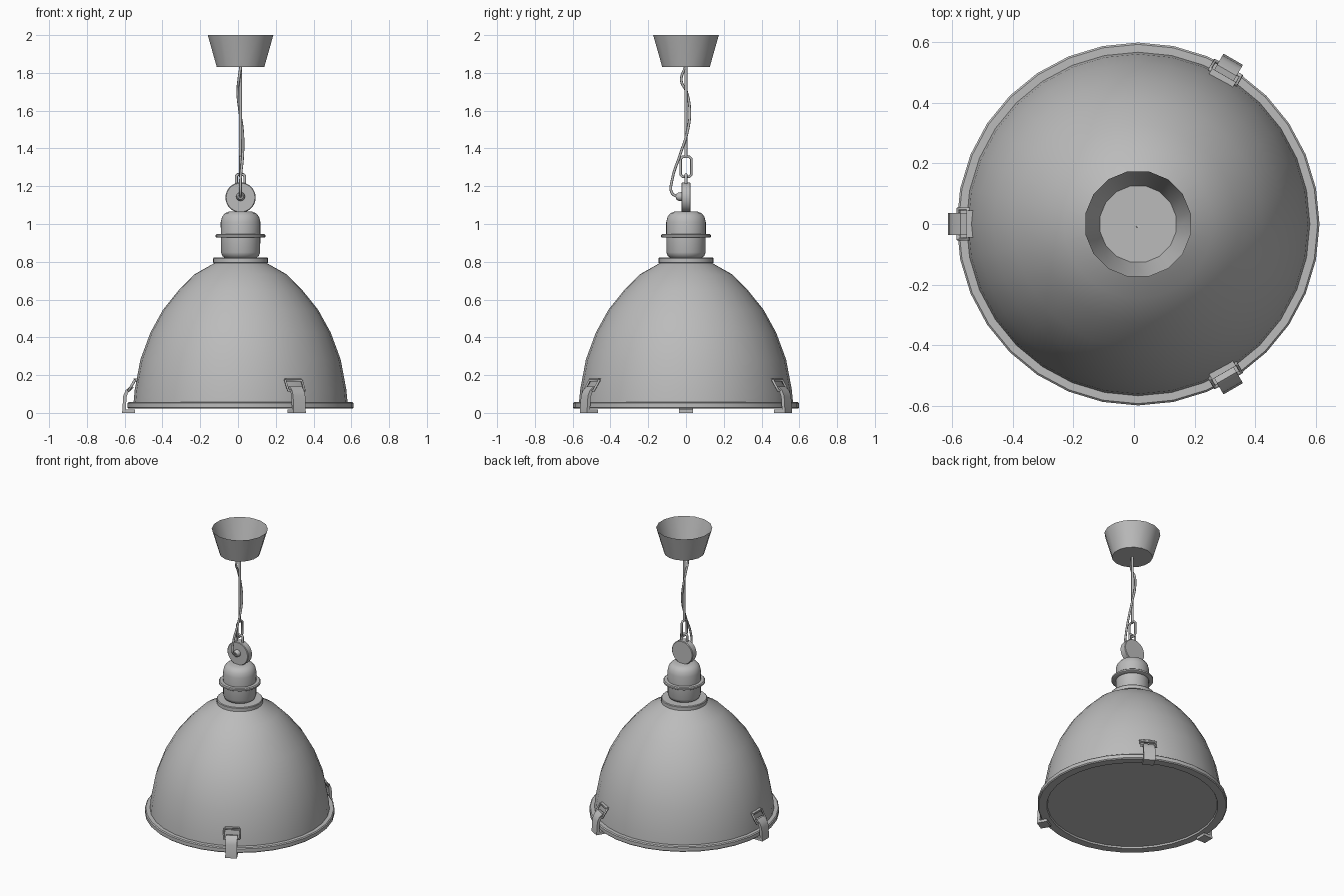
import bpy, bmesh, math
from mathutils import Matrix, Vector

cube = bpy.data.objects.get("Cube")
if cube:
    bpy.data.objects.remove(cube)

AXIS = 0.0135  # x of the lamp axis

grey = bpy.data.materials.new("grey metal")
GREY = (0.5, 0.5, 0.5, 1)
grey.diffuse_color = GREY
grey.use_nodes = True
grey.node_tree.nodes["Principled BSDF"].inputs["Base Color"].default_value = GREY


def finish(name, bm, smooth=True, angle=35):
    bmesh.ops.recalc_face_normals(bm, faces=bm.faces)
    mesh = bpy.data.meshes.new(name)
    bm.to_mesh(mesh)
    bm.free()
    mesh.materials.append(grey)
    ob = bpy.data.objects.new(name, mesh)
    bpy.context.collection.objects.link(ob)
    ob.location.x = AXIS
    if smooth:
        bpy.ops.object.select_all(action='DESELECT')
        ob.select_set(True)
        bpy.context.view_layer.objects.active = ob
        bpy.ops.object.shade_smooth_by_angle(angle=math.radians(angle))
    return ob


def lathe(name, profile, sides, turn=0.0, angle=35):
    """Spin (radius, height) points about the vertical axis; radius 0 makes a tip."""
    bm = bmesh.new()
    rings = []
    for r, z in profile:
        if r == 0:
            rings.append([bm.verts.new((0, 0, z))] * sides)
        else:
            rings.append([bm.verts.new((r * math.cos(a), r * math.sin(a), z))
                          for a in (math.tau * (i + turn) / sides for i in range(sides))])
    for low, high in zip(rings, rings[1:]):
        for i in range(sides):
            j = (i + 1) % sides
            bm.faces.new(dict.fromkeys((low[i], low[j], high[j], high[i])))
    return finish(name, bm, angle=angle)


def tube(name, points, radius, closed=False, smooth=False, sides=8):
    """Round wire through the points."""
    curve = bpy.data.curves.new(name, 'CURVE')
    curve.dimensions = '3D'
    curve.bevel_depth = radius
    curve.bevel_resolution = (sides - 4) // 2
    curve.use_fill_caps = True
    curve.resolution_u = 5
    if smooth:
        sp = curve.splines.new('BEZIER')
        sp.bezier_points.add(len(points) - 1)
        for b, p in zip(sp.bezier_points, points):
            b.co = p
            b.handle_left_type = b.handle_right_type = 'AUTO'
    else:
        sp = curve.splines.new('POLY')
        sp.points.add(len(points) - 1)
        for b, p in zip(sp.points, points):
            b.co = (*p, 1)
    sp.use_cyclic_u = closed
    curve.materials.append(grey)
    ob = bpy.data.objects.new(name, curve)
    bpy.context.collection.objects.link(ob)
    ob.location.x = AXIS
    return ob


def strip(name, outline, width, turn):
    """Extrude a (radius, height) outline sideways, then turn it about the axis."""
    bm = bmesh.new()
    face = bm.faces.new([bm.verts.new((r, -width / 2, z)) for r, z in outline])
    out = bmesh.ops.extrude_face_region(bm, geom=[face])
    bmesh.ops.translate(bm, vec=(0, width, 0),
                        verts=[v for v in out['geom'] if isinstance(v, bmesh.types.BMVert)])
    bmesh.ops.rotate(bm, verts=bm.verts, cent=(0, 0, 0), matrix=Matrix.Rotation(turn, 3, 'Z'))
    return finish(name, bm)


# Shade, rim, cover and collar
lathe("shade", [(0.567, 0.05), (0.56, 0.124), (0.53, 0.283), (0.477, 0.426), (0.41, 0.547),
                (0.327, 0.65), (0.245, 0.733), (0.13, 0.798)], 32)
lathe("rim", [(0.535, 0.035), (0.54, 0.022), (0.592, 0.022), (0.598, 0.028), (0.598, 0.052),
              (0.592, 0.058), (0.56, 0.058)], 32)
lathe("bottom_cover", [(0, 0.033), (0.54, 0.033)], 32)
lathe("collar", [(0.125, 0.79), (0.145, 0.795), (0.145, 0.818), (0.141, 0.823), (0, 0.823)], 32)

# Lamp holder with its flange
lathe("holder", [(0.08, 0.82), (0.096, 0.83), (0.104, 0.85), (0.105, 1.01), (0.098, 1.038),
                 (0.083, 1.057), (0.06, 1.066), (0, 1.067)], 32, angle=50)
lathe("holder_flange", [(0.1, 0.928), (0.126, 0.928), (0.132, 0.932), (0.132, 0.942),
                        (0.126, 0.947), (0.1, 0.947)], 32)

# Ceiling canopy, open at the top
lathe("canopy", [(0, 1.83), (0.128, 1.83), (0.177, 2.0)], 16, turn=0.5)


# Hanging disc and its cable inlet, both facing front
def facing_disc(name, profile, z, sides):
    ob = lathe(name, profile, sides)
    ob.data.transform(Matrix.Translation((0, 0, z)) @ Matrix.Rotation(math.pi / 2, 4, 'X'))


facing_disc("hanging_disc", [(0, -0.024), (0.076, -0.024), (0.08, -0.02), (0.08, 0.02),
                             (0.076, 0.024), (0, 0.024)], 1.14, 32)
facing_disc("cable_inlet", [(0.024, 0.02), (0.022, 0.04), (0.014, 0.052), (0, 0.052)], 1.145, 12)


# Chain links, hanging cord and loose cable
def link(name, half, low, high, direction, radius):
    d, c = Vector(direction), half * 0.35
    path = [(half, low + c), (half, high - c), (half - c, high), (c - half, high),
            (-half, high - c), (-half, low + c), (c - half, low), (half - c, low)]
    tube(name, [d * s + Vector((0, 0, z)) for s, z in path], radius, closed=True)


link("lower_link", 0.022, 1.17, 1.262, (1, 0, 0), 0.008)
link("upper_link", 0.028, 1.25, 1.355, (0, 1, 0), 0.007)
tube("hanging_cord", [(0, 0, 1.35), (0, 0, 1.83)], 0.008)
tube("loose_cable", [(0, -0.045, 1.143), (0, -0.075, 1.165), (0, -0.073, 1.235),
                     (0.012, -0.03, 1.37), (0.01, 0.01, 1.5), (-0.005, 0.02, 1.6),
                     (-0.015, 0.003, 1.7), (-0.01, -0.025, 1.76), (0, -0.005, 1.83)],
     0.007, smooth=True)

# Three spring clips around the rim
CLIP = [(0.6, 0.0), (0.627, 0.0), (0.621, 0.09), (0.608, 0.12), (0.585, 0.14),
        (0.565, 0.135), (0.578, 0.122), (0.595, 0.108), (0.603, 0.085), (0.608, 0.018),
        (0.56, 0.018), (0.56, 0.0)]
for label, degrees in (("right", 180), ("back_left", 60), ("front_left", -60)):
    turn = math.radians(degrees)
    spin = Matrix.Rotation(turn, 3, 'Z')
    strip(label + "_clip", CLIP, 0.074, turn)
    strip(label + "_clip_catch", [(0.54, 0.165), (0.562, 0.165), (0.566, 0.182), (0.54, 0.182)],
          0.09, turn)
    loop = [(0.592, -0.05, 0.118), (0.56, -0.05, 0.172), (0.56, 0.05, 0.172), (0.592, 0.05, 0.118)]
    tube(label + "_clip_wire", [spin @ Vector(p) for p in loop], 0.007, closed=True)
